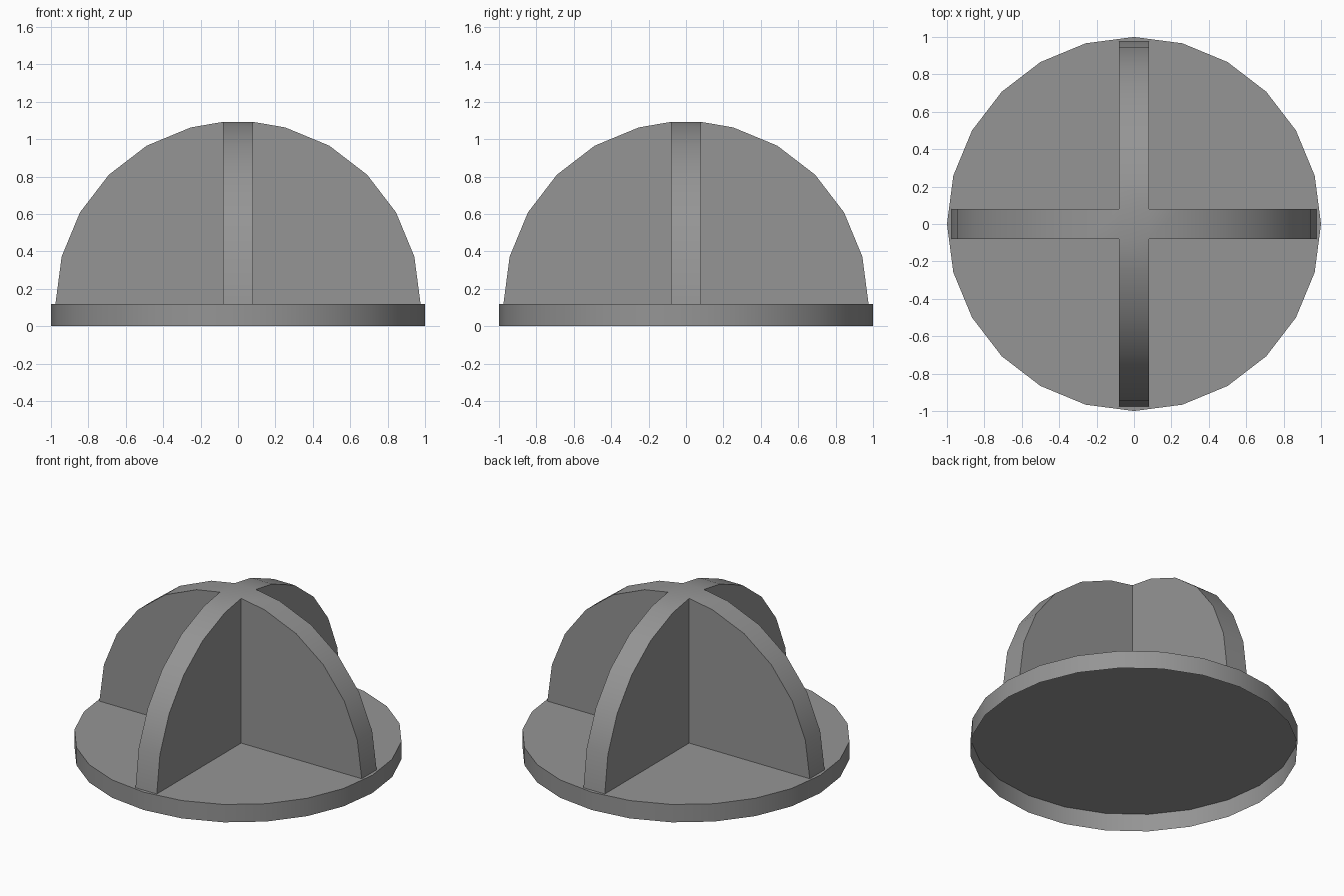
import bpy, bmesh, math
from mathutils import Matrix, Vector

cube = bpy.data.objects.get("Cube")
if cube:
    bpy.data.objects.remove(cube, do_unlink=True)

BASE_TOP = 0.12      # height of the round base
RADIUS = 0.976       # radius of the crossed fins
HALF = 0.079         # half the fin thickness
STEP = math.radians(15)

# One plain grey for everything
grey = bpy.data.materials.new("plain_grey")
grey.use_nodes = True
colour = (0.3, 0.3, 0.3, 1)
grey.diffuse_color = colour
grey.node_tree.nodes["Principled BSDF"].inputs["Base Color"].default_value = colour


def finish(name, bm):
    """Weld the mesh and place it in the scene with smooth rims."""
    bmesh.ops.remove_doubles(bm, verts=bm.verts, dist=0.0001)
    mesh = bpy.data.meshes.new(name)
    bm.to_mesh(mesh)
    bm.free()
    mesh.materials.append(grey)
    obj = bpy.data.objects.new(name, mesh)
    bpy.context.collection.objects.link(obj)
    bpy.ops.object.select_all(action="DESELECT")
    obj.select_set(True)
    bpy.context.view_layer.objects.active = obj
    bpy.ops.object.shade_smooth_by_angle(angle=math.radians(30))


def add_face(bm, points):
    bm.faces.new([bm.verts.new(p) for p in points])


# Round base: a lid with a rim, open underneath
bm = bmesh.new()
circle = [Vector((math.cos(i * STEP), math.sin(i * STEP), 0)) for i in range(24)]
up = Vector((0, 0, BASE_TOP))
add_face(bm, [p + up for p in circle])
for i, p in enumerate(circle):
    q = circle[(i + 1) % 24]
    add_face(bm, [p, q, q + up, p + up])
finish("round_base", bm)

# Crossed fins: four quarter-disc arms around a flat square cap
bm = bmesh.new()
cap_z = BASE_TOP + math.sqrt(RADIUS ** 2 - HALF ** 2)
profile = [(HALF, cap_z)] + [(RADIUS * math.sin(i * STEP),
           BASE_TOP + RADIUS * math.cos(i * STEP)) for i in range(1, 7)]
near = [Vector((x, -HALF, z)) for x, z in profile]
far = [Vector((x, HALF, z)) for x, z in profile]
arm = [[Vector((HALF, -HALF, BASE_TOP))] + near[::-1],
       [Vector((HALF, HALF, BASE_TOP))] + far]
arm += [[near[i], near[i + 1], far[i + 1], far[i]] for i in range(6)]
cap = []
for quarter in range(4):
    turn = Matrix.Rotation(quarter * math.pi / 2, 3, "Z")
    for face in arm:
        add_face(bm, [turn @ p for p in face])
    cap.append(turn @ near[0])
add_face(bm, cap)
finish("crossed_fins", bm)
